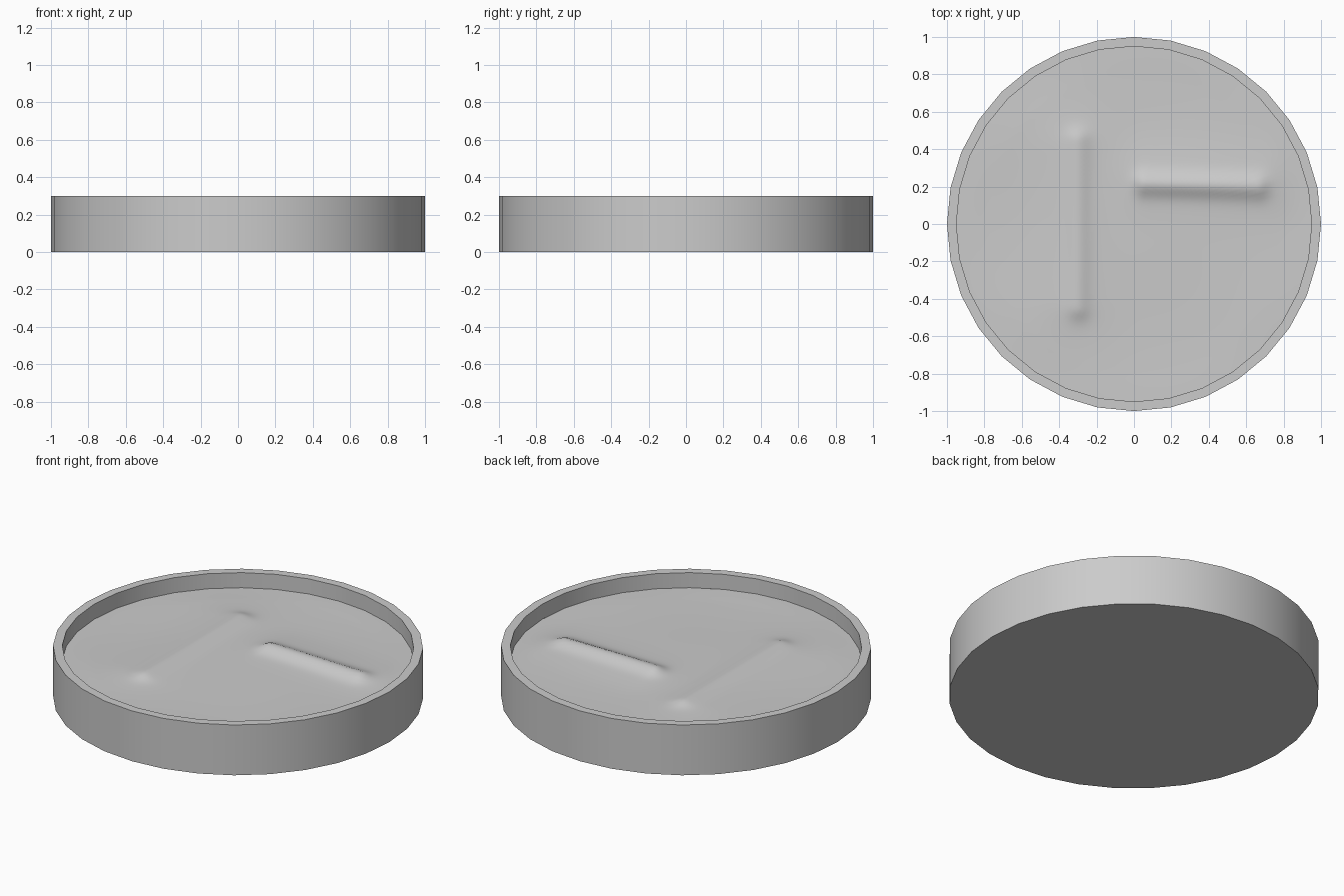
import bpy, bmesh, math

if "Cube" in bpy.data.objects:
    bpy.data.objects.remove(bpy.data.objects["Cube"])

SIDES = 32
FLOOR_Z = 0.21
R_OUT, R_IN, HEIGHT = 1.0, 0.95, 0.3


def finish(bm, name):
    bmesh.ops.recalc_face_normals(bm, faces=bm.faces)
    mesh = bpy.data.meshes.new(name)
    bm.to_mesh(mesh)
    bm.free()
    ob = bpy.data.objects.new(name, mesh)
    bpy.context.collection.objects.link(ob)
    bpy.ops.object.select_all(action='DESELECT')
    ob.select_set(True)
    bpy.context.view_layer.objects.active = ob
    bpy.ops.object.shade_smooth_by_angle(angle=math.radians(35))
    return ob


def bridge(bm, a, b):
    n = len(a)
    for i in range(n):
        j = (i + 1) % n
        bm.faces.new((a[i], a[j], b[j], b[i]))


# round tray: base, outer wall, rim and inner wall
bm = bmesh.new()
profile = [(R_OUT, 0), (R_OUT, HEIGHT), (R_IN, HEIGHT), (R_IN, FLOOR_Z)]
rings = [[bm.verts.new((r * math.cos(2 * math.pi * i / SIDES),
                        r * math.sin(2 * math.pi * i / SIDES), z))
          for i in range(SIDES)] for r, z in profile]
for a, b in zip(rings, rings[1:]):
    bridge(bm, a, b)
bm.faces.new(rings[0])
finish(bm, "tray")


# filling surface: gentle lumps and two soft ridges
def ridge(px, py, x0, y0, x1, y1, height, width):
    dx, dy = x1 - x0, y1 - y0
    t = ((px - x0) * dx + (py - y0) * dy) / (dx * dx + dy * dy)
    t = min(1, max(0, t))
    d = math.hypot(px - x0 - t * dx, py - y0 - t * dy)
    return height * math.exp(-(d / width) ** 2)


def surface(x, y):
    z = ridge(x, y, 0.06, 0.215, 0.66, 0.2, 0.03, 0.06)
    z += ridge(x, y, 0.1, 0.25, 0.7, 0.24, 0.012, 0.17)
    z += ridge(x, y, -0.3, -0.45, -0.3, 0.45, 0.02, 0.06)
    z += ridge(x, y, -0.34, -0.4, -0.34, 0.4, 0.012, 0.18)
    z += 0.004 * math.sin(4 * x + 1) * math.cos(5 * y)
    fade = min(1, (R_IN - math.hypot(x, y)) / 0.15)
    return FLOOR_Z + z * max(0, fade)


bm = bmesh.new()
SEGS, RINGS = SIDES * 5, 48
step = 2 * math.pi / SIDES
prev = None
centre = bm.verts.new((0, 0, surface(0, 0)))
for k in range(1, RINGS + 1):
    ring = []
    for i in range(SEGS):
        a = 2 * math.pi * i / SEGS
        # follow the straight sides of the tray wall
        edge = R_IN * math.cos(step / 2) / math.cos((i % 5) / 5 * step - step / 2)
        r = edge * k / RINGS
        x, y = r * math.cos(a), r * math.sin(a)
        ring.append(bm.verts.new((x, y, surface(x, y))))
    if prev:
        bridge(bm, prev, ring)
    else:
        for i in range(SEGS):
            bm.faces.new((centre, ring[i], ring[(i + 1) % SEGS]))
    prev = ring
filling = finish(bm, "filling_surface")
if filling.data.polygons[0].normal.z < 0:
    filling.data.flip_normals()
